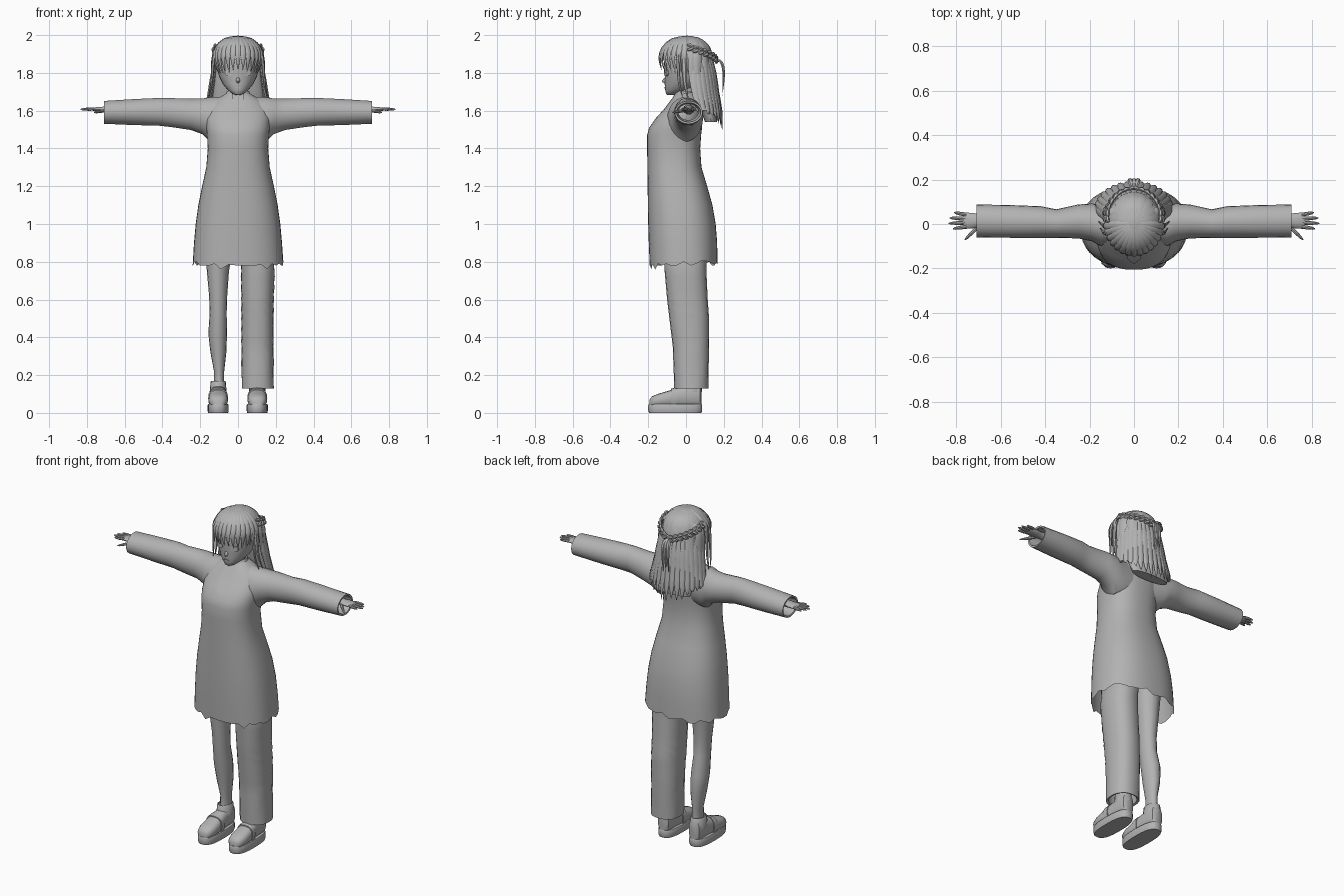
import bpy, bmesh, math, random
from mathutils import Vector as V

if "Cube" in bpy.data.objects:
    bpy.data.objects.remove(bpy.data.objects["Cube"])

random.seed(4)
grey = bpy.data.materials.new("plain grey")
grey.diffuse_color = (0.45, 0.45, 0.45, 1)
grey.use_nodes = True
grey.node_tree.nodes["Principled BSDF"].inputs["Base Color"].default_value = grey.diffuse_color
X, Y, Z = V((1, 0, 0)), V((0, 1, 0)), V((0, 0, 1))


def ring(c, u, v, n=20, p=2.0):
    """Super-ellipse of n points around c with half axes u and v."""
    pts = []
    for i in range(n):
        a = 2 * math.pi * i / n
        ca, sa = math.cos(a), math.sin(a)
        pts.append(V(c) + u * math.copysign(abs(ca) ** (2 / p), ca)
                   + v * math.copysign(abs(sa) ** (2 / p), sa))
    return pts


def loft(name, tubes, cap=(True, True)):
    """Skin one or more stacks of rings into one object."""
    bm = bmesh.new()
    for rings in tubes:
        rows = [[bm.verts.new(p) for p in r] for r in rings]
        n = len(rows[0])
        for a, b in zip(rows, rows[1:]):
            for i in range(n):
                j = (i + 1) % n
                bm.faces.new((a[i], a[j], b[j], b[i]))
        if cap[0]:
            bm.faces.new(rows[0][::-1])
        if cap[1]:
            bm.faces.new(rows[-1])
    return finish(name, bm)


def finish(name, bm):
    bmesh.ops.recalc_face_normals(bm, faces=bm.faces[:])
    me = bpy.data.meshes.new(name)
    bm.to_mesh(me)
    bm.free()
    me.materials.append(grey)
    ob = bpy.data.objects.new(name, me)
    bpy.context.collection.objects.link(ob)
    return ob


def box_ring(z, x0, x1, y0, y1, n=20, p=2.0):
    return ring(((x0 + x1) / 2, (y0 + y1) / 2, z), X * (x1 - x0) / 2, Y * (y1 - y0) / 2, n, p)


def lock(pts, w, t, n=9):
    """Flat tapered strand along a smooth path, facing away from the head."""
    pts = [V(p) for p in pts]
    q = [2 * pts[0] - pts[1]] + pts + [2 * pts[-1] - pts[-2]]
    out = []
    for k in range(n):
        f = k / (n - 1) * (len(pts) - 1)
        i = min(int(f), len(pts) - 2)
        s = f - i
        a, b, c, d = q[i:i + 4]
        pos = 0.5 * (2 * b + (c - a) * s + (2 * a - 5 * b + 4 * c - d) * s ** 2
                     + (3 * b - a - 3 * c + d) * s ** 3)
        tan = (0.5 * ((c - a) + 2 * (2 * a - 5 * b + 4 * c - d) * s
                      + 3 * (3 * b - a - 3 * c + d) * s * s)).normalized()
        nor = pos - V((0, 0.01, min(pos.z, 1.87)))
        nor = (nor - tan * nor.dot(tan)).normalized()
        u = k / (n - 1)
        r = min(1, 0.35 + 2 * u) * (1.03 - u ** 3)
        out.append(ring(pos, tan.cross(nor) * w * r, nor * t * r, 6))
    return out


def scalp(az, el, k=1.0):
    az, el = math.radians(az), math.radians(el)
    return V((0.128 * k * math.cos(el) * math.sin(az),
              0.005 - 0.14 * k * math.cos(el) * math.cos(az), 1.87 + 0.124 * k * math.sin(el)))


# Tunic: z, half width, front y, back y
tunic = [(0.79, .24, -.192, .167), (0.9, .233, -.197, .165), (1.0, .224, -.2, .157),
         (1.1, .21, -.202, .14), (1.2, .19, -.203, .112), (1.3, .168, -.204, .082),
         (1.4, .16, -.206, .075), (1.47, .164, -.206, .08), (1.51, .168, -.195, .085),
         (1.56, .172, -.16, .088), (1.61, .165, -.115, .088), (1.65, .135, -.085, .075),
         (1.675, .09, -.065, .06), (1.695, .058, -.05, .045)]
rings = [box_ring(z, -w, w, a, b, 40, 2.4) for z, w, a, b in tunic]
for i, p in enumerate(rings[0]):  # ragged hem
    p.z += random.choice((0, 0.01, -0.01, 0.015)) - (0.02 if p.y < -0.15 and p.x > -0.12 else 0)
loft("tunic", [rings], (False, False))


def front_y(z):
    for (z0, _, a, _), (z1, _, b, _) in zip(tunic, tunic[1:]):
        if z0 <= z <= z1:
            return a + (b - a) * (z - z0) / (z1 - z0)
    return -0.05


# Pointed placket and stand collar
bm = bmesh.new()
rows = [[bm.verts.new((x, front_y(z) - 0.006, z)) for x in (-w, w)]
        for z, w in ((1.69, .032), (1.65, .032), (1.61, .032), (1.57, .03), (1.54, .002))]
for a, b in zip(rows, rows[1:]):
    bm.faces.new((a[0], b[0], b[1], a[1]))
finish("neck_placket", bm)
loft("collar", [[box_ring(1.66, -.075, .075, -.075, .055), box_ring(1.705, -.058, .058, -.052, .045),
                 box_ring(1.705, -.05, .05, -.045, .038), box_ring(1.67, -.05, .05, -.045, .038)]],
     (False, False))

# Sleeves: x, bottom z, top z, front y, back y, with the cuff turned inside
sleeve = [(.06, 1.44, 1.675, -.085, .08), (.15, 1.435, 1.672, -.1, .088), (.19, 1.475, 1.665, -.078, .092),
          (.25, 1.497, 1.664, -.065, .088), (.35, 1.512, 1.667, -.062, .066), (.42, 1.52, 1.668, -.062, .08),
          (.55, 1.523, 1.662, -.062, .085), (.71, 1.53, 1.652, -.06, .088),
          (.708, 1.54, 1.642, -.05, .078), (.6, 1.55, 1.635, -.04, .065)]
arms, hands = [], []
for s in (-1, 1):
    arms.append([ring((s * x, (a + b) / 2, (z0 + z1) / 2), Y * (b - a) / 2, Z * (z1 - z0) / 2, 22)
                 for x, z0, z1, a, b in sleeve])
    # Wrist and palm
    hands.append([ring((s * x, .015, 1.607), Y * ry, Z * rz, 10) for x, ry, rz in
                  ((.58, .03, .028), (.68, .024, .021), (.72, .034, .014), (.76, .037, .011), (.77, .03, .007))])
    # Fingers and thumb
    digits = [((.755, y, 1.609), (e, y + (y - .015) * .35, 1.607)) for y, e in
              ((-.012, .815), (.006, .835), (.024, .83), (.042, .81))]
    digits.append(((.695, -.005, 1.602), (.762, -.072, 1.59)))
    for a, b in digits:
        a, b = V((a[0] * s, *a[1:])), V((b[0] * s, *b[1:]))
        d = (b - a).normalized()
        hands.append([ring(a.lerp(b, f), d.cross(Z) * r, Z * r, 8)
                      for f, r in ((0, .009), (.5, .0085), (.85, .006), (1, .002))])
loft("sleeves", arms, (False, False))
loft("hands", hands)

# Trouser leg with soft folds
folds = []
leg = [(.98, .01, .17, -.12, .11), (.75, .018, .192, -.113, .108), (.6, .02, .187, -.1, .115),
       (.5, .02, .186, -.088, .122), (.35, .02, .185, -.07, .122), (.13, .022, .187, -.062, .118)]
for (z0, *a), (z1, *b) in zip(leg, leg[1:]):
    for k in range(5):
        f = k / 5
        folds.append(box_ring(z0 + (z1 - z0) * f, *[p + (q - p) * f for p, q in zip(a, b)], 20, 2.3))
folds.append(box_ring(*leg[-1], 20, 2.3))
folds += [box_ring(.135, .032, .177, -.05, .106, 20, 2.3), box_ring(.3, .035, .17, -.05, .1, 20, 2.3)]
for r in folds[:-2]:
    for i, p in enumerate(r):
        d = 0.004 * math.sin(p.z * 55 + i * 0.9)
        p.x += math.copysign(d, p.x - .1)
loft("trouser_leg", [folds], (True, False))

# Bare leg, and the shin inside the trouser
bare = [(.98, -.175, -.01, -.1, .09), (.75, -.165, -.048, -.085, .055), (.62, -.153, -.057, -.068, .045),
        (.53, -.15, -.06, -.062, .05), (.42, -.157, -.058, -.045, .075), (.32, -.146, -.062, -.03, .08),
        (.22, -.127, -.073, -.012, .07), (.15, -.128, -.074, -.012, .07), (.08, -.13, -.072, -.03, .07)]
loft("bare_leg", [[box_ring(*r, 16) for r in bare]])
loft("covered_shin", [[box_ring(z, -b, -a, c, d, 16) for z, a, b, c, d in bare[-3:]]])

# Shoes: thick soles, uppers, ankle collars and straps
soles, uppers, collars, straps = [], [], [], []
for cx in (-.105, .102):
    soles.append([ring((cx, -.057, z), X * w, Y * d, 24, 2.7) for z, w, d in
                  ((0, .053, .139), (.012, .056, .143), (.04, .056, .143), (.046, .053, .14))])
    uppers.append([ring((cx, y, (t + .03) / 2), X * w, Z * (t - .03) / 2, 16, 2.6) for y, w, t in
                   ((-.193, .022, .07), (-.18, .04, .088), (-.14, .051, .103), (-.09, .05, .118),
                    (-.045, .045, .135), (0, .042, .147), (.05, .041, .155), (.073, .035, .155), (.082, .02, .14))])
    collars.append([ring((cx, .028, z), X * w, Y * (w + .013), 16) for z, w in
                    ((.11, .045), (.165, .04), (.17, .036), (.165, .032))])
    straps.append([ring((cx, y, .077), X * w, Z * h, 16, 2.6) for y, w, h in
                   ((-.08, .049, .046), (-.08, .053, .051), (-.05, .05, .06), (-.05, .045, .055))])
loft("shoe_soles", soles)
loft("shoe_uppers", uppers)
loft("shoe_collars", collars, (False, False))
loft("shoe_straps", straps)

# Head, neck and face
loft("neck", [[box_ring(1.62, -.055, .055, -.04, .05), box_ring(1.68, -.038, .038, -.035, .042),
               box_ring(1.77, -.04, .04, -.035, .045)]])
loft("head", [[box_ring(*r, 24, 2.1) for r in
               ((1.683, -.012, .012, -.098, -.07), (1.69, -.03, .03, -.106, -.04), (1.71, -.055, .055, -.11, .01),
                (1.74, -.08, .08, -.113, .07), (1.78, -.1, .1, -.112, .1), (1.83, -.11, .11, -.118, .115),
                (1.89, -.11, .11, -.115, .12), (1.94, -.09, .09, -.09, .1), (1.97, -.04, .04, -.04, .05))]])
loft("nose", [[ring((0, y, z), X * w, Z * w * 1.5, 8) for y, z, w in
               ((-.105, 1.762, .013), (-.118, 1.758, .008), (-.126, 1.755, .002))]])
loft("mouth", [[ring((0, y, 1.722), X * .016, Z * .004, 10) for y in (-.105, -.1145)]])
eyes = []
for s in (-1, 1):
    eyes.append([ring((s * .047, y, 1.8), X * .024 + Y * s * .008, Z * .018, 14) for y in (-.1, -.108)])
loft("eyes", eyes)

# Hair cap with the face opening cut away
bm = bmesh.new()
bmesh.ops.create_uvsphere(bm, u_segments=32, v_segments=20, radius=1)
for v in bm.verts:
    v.co = V((v.co.x * .125, .005 + v.co.y * .14, 1.87 + v.co.z * .127))
bmesh.ops.delete(bm, geom=[v for v in bm.verts if v.co.z < 1.76 or (v.co.y < -.04 and v.co.z < 1.86)],
                 context='VERTS')
finish("hair_cap", bm)

# Fringe fanning from the crown
fringe = []
for k in range(15):
    az = -84 + 12 * k
    low = -20 - 4 * (k % 2) - abs(az) * .35
    fringe.append(lock([scalp(az, e, q) for e, q in ((86, 1.0), (58, 1.03), (28, 1.05), (2, 1.05), (low, 1.06))],
                       .019, .008))
loft("fringe", fringe)

# Side strands and wisps
side = []
for s in (-1, 1):
    for y, x, zend, w in ((-.04, .155, 1.66, .011), (-.01, .165, 1.65, .016), (.03, .175, 1.6, .022), (.06, .18, 1.56, .025)):
        side.append(lock([(s * .05, y * .6, 1.975), (s * .118, y, 1.92), (s * .133, y, 1.83),
                          (s * .14, y + .005, 1.74), (s * x, y + .025, zend)], w, .009))
loft("side_strands", side)

# Long back hair: inner mass covered with strands
loft("back_hair_mass", [[box_ring(*r, 20, 2.3) for r in
                         ((1.9, -.11, .11, .03, .125), (1.8, -.125, .125, .035, .14), (1.7, -.135, .135, .05, .155),
                          (1.6, -.14, .14, .08, .17), (1.54, -.12, .12, .1, .165))]])
back = []
for k in range(17):
    a = math.radians(-88 + 11 * k)
    sx, cy = math.sin(a), math.cos(a)
    end = 1.5 + .09 * abs(sx) ** 2 + random.uniform(0, .03)
    back.append(lock([(.117 * sx, .03 + .105 * cy, 1.89), (.132 * sx, .04 + .112 * cy, 1.8),
                      (.148 * sx, .05 + .116 * cy, 1.7), (.17 * sx, .068 + .118 * cy, 1.6),
                      (.172 * sx, .08 + .112 * cy, end)], .025, .012))
loft("back_hair_strands", back)
crown = [lock([scalp(a, e, 1.005) for e in (84, 60, 35, 8)], .03, .006) for a in range(100, 270, 20)]
loft("crown_strands", crown)

# Braid around the back of the head, with a hanging tail
braid = []
for s in (-1, 1):
    for k in range(8):
        f = k / 7.5
        az, el = 95 + 85 * f, 28 - 30 * f
        for up in (-1, 1):
            braid.append(lock([scalp(s * (az - 4), el + up * 7, 1.1), scalp(s * (az + 4), el + up * 4, 1.13),
                               scalp(s * (az + 12), el - up * 2, 1.06)], .011, .01, 6))
loft("braid", braid)
loft("braid_tail", [lock([(x * .4, .155, 1.87), (x * .8, .188, 1.855), (x, .2, 1.79), (x, .192, 1.68)], .013, .009)
                    for x in (-.018, 0, .018)])

bpy.ops.object.select_all(action='SELECT')
bpy.context.view_layer.objects.active = bpy.context.selected_objects[0]
bpy.ops.object.shade_smooth_by_angle(angle=math.radians(40))
